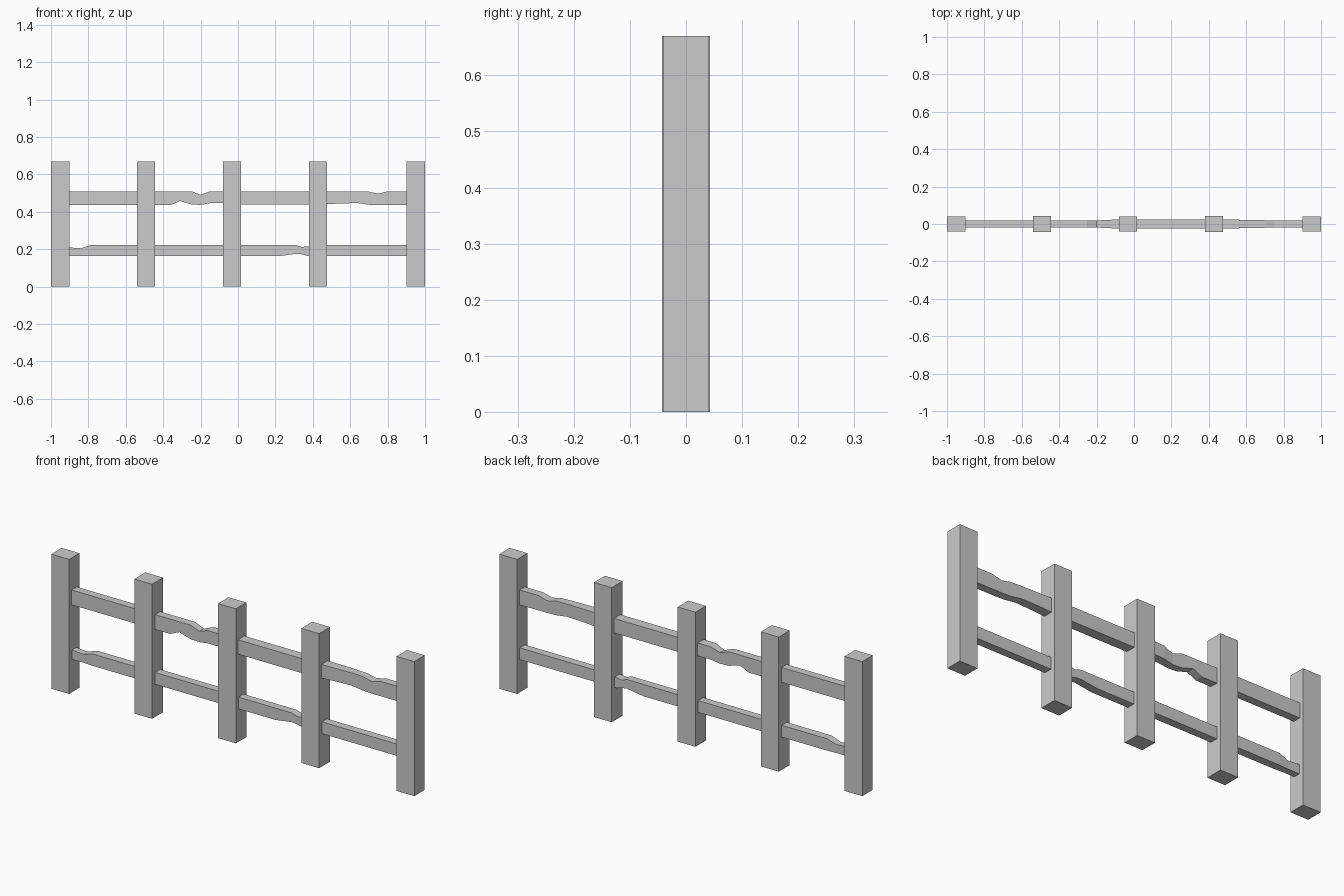
import bpy, bmesh


def make_object(name, bm):
    bmesh.ops.recalc_face_normals(bm, faces=bm.faces)
    mesh = bpy.data.meshes.new(name)
    bm.to_mesh(mesh)
    bm.free()
    obj = bpy.data.objects.new(name, mesh)
    bpy.context.collection.objects.link(obj)
    return obj


def post(name, x, half_y):
    bm = bmesh.new()
    bmesh.ops.create_cube(bm, size=1)
    for v in bm.verts:
        v.co = (x + v.co.x * 0.098, v.co.y * 2 * half_y, (v.co.z + 0.5) * 0.67)
    make_object(name, bm)


def rail(name, stations):
    """Loft a rectangular section through (x, bottom, top, half thickness)."""
    bm = bmesh.new()
    rings = [[bm.verts.new((x, sy * h, z)) for sy, z in
              ((-1, lo), (1, lo), (1, hi), (-1, hi))]
             for x, lo, hi, h in stations]
    for a, b in zip(rings, rings[1:]):
        for i in range(4):
            j = (i + 1) % 4
            bm.faces.new((a[i], a[j], b[j], b[i]))
    bm.faces.new(rings[0])
    bm.faces.new(rings[-1])
    make_object(name, bm)


# Upright posts
for i, x in enumerate((-0.951, -0.492, -0.032, 0.428, 0.951)):
    post(f"post_{i + 1}", x, 0.043 if i % 2 else 0.041)

# Upper rail with worn notches
rail("upper_rail", [
    (-0.93, 0.436, 0.51, 0.02), (-0.49, 0.436, 0.51, 0.02),
    (-0.36, 0.436, 0.51, 0.02), (-0.31, 0.458, 0.51, 0.02),
    (-0.25, 0.440, 0.51, 0.019), (-0.20, 0.437, 0.491, 0.018),
    (-0.15, 0.446, 0.51, 0.022), (-0.03, 0.446, 0.51, 0.025),
    (0.03, 0.438, 0.51, 0.025), (0.43, 0.438, 0.51, 0.025),
    (0.55, 0.445, 0.51, 0.023), (0.64, 0.447, 0.51, 0.021),
    (0.70, 0.438, 0.508, 0.02), (0.75, 0.436, 0.497, 0.02),
    (0.80, 0.436, 0.51, 0.02), (0.93, 0.436, 0.51, 0.02)])

# Lower rail with worn notches
rail("lower_rail", [
    (-0.93, 0.163, 0.212, 0.017), (-0.84, 0.163, 0.205, 0.017),
    (-0.79, 0.163, 0.222, 0.02), (0.22, 0.163, 0.222, 0.02),
    (0.31, 0.176, 0.222, 0.02), (0.34, 0.173, 0.212, 0.02),
    (0.37, 0.165, 0.215, 0.02), (0.43, 0.163, 0.222, 0.02),
    (0.93, 0.163, 0.222, 0.02)])
